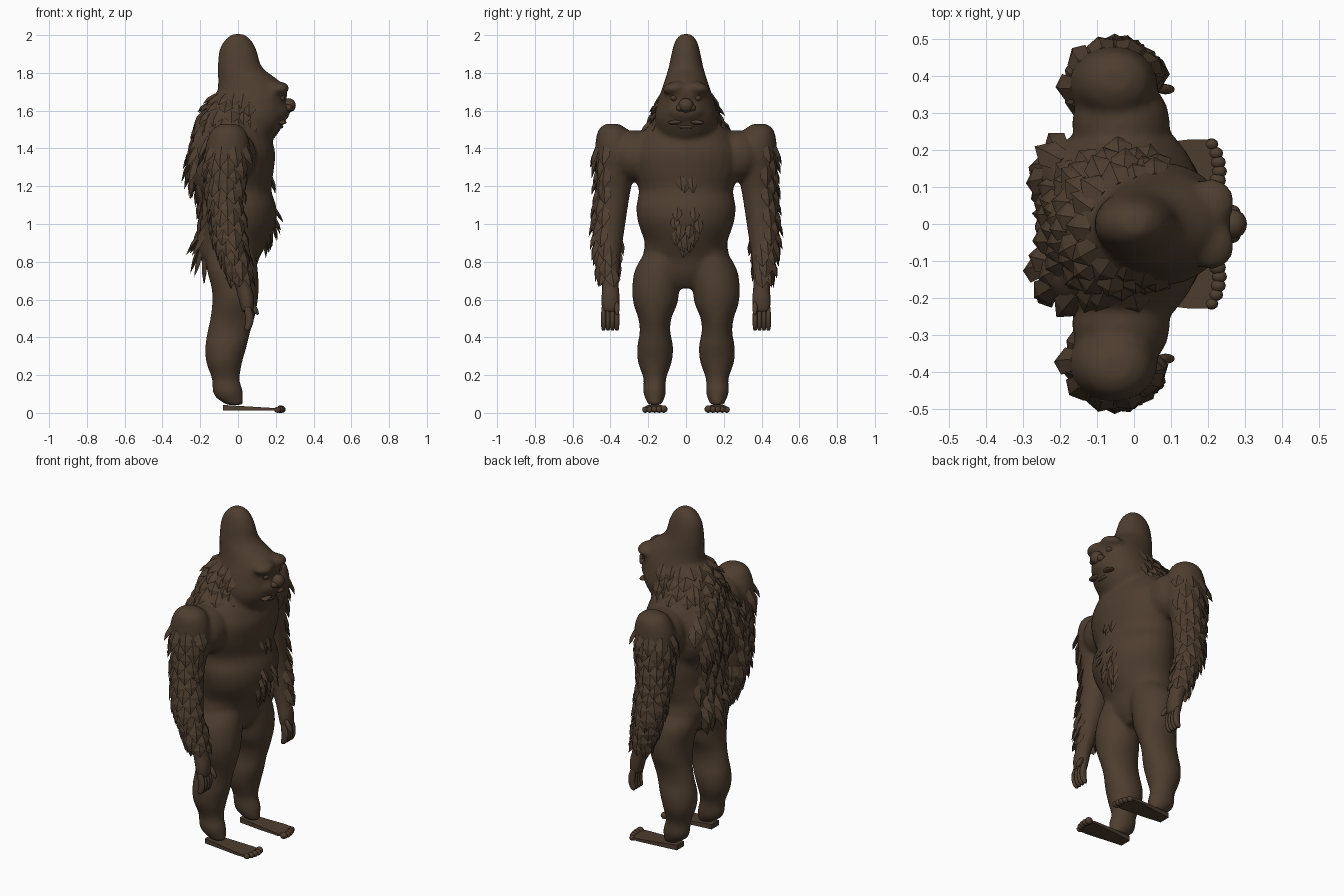
import bpy, bmesh, math, random
from mathutils import Vector, Matrix
from mathutils.bvhtree import BVHTree

if "Cube" in bpy.data.objects:
    bpy.data.objects.remove(bpy.data.objects["Cube"])

random.seed(4)
brown = bpy.data.materials.new("dark brown fur")
brown.diffuse_color = (0.075, 0.047, 0.028, 1)
brown.use_nodes = True
brown.node_tree.nodes["Principled BSDF"].inputs["Base Color"].default_value = brown.diffuse_color


def finish(bm, name, smooth=True):
    bmesh.ops.recalc_face_normals(bm, faces=bm.faces)
    me = bpy.data.meshes.new(name)
    bm.to_mesh(me)
    bm.free()
    for p in me.polygons:
        p.use_smooth = smooth
    me.materials.append(brown)
    ob = bpy.data.objects.new(name, me)
    bpy.context.collection.objects.link(ob)
    return ob


def spline(rows, sub=4):
    """Smooth interpolation through rows of numbers."""
    out = []
    for i in range(len(rows) - 1):
        a, b, c, d = (rows[max(0, min(len(rows) - 1, i + k))] for k in (-1, 0, 1, 2))
        for s in range(sub):
            t = s / sub
            out.append([0.5 * (2 * q + (r - p) * t + (2 * p - 5 * q + 4 * r - u) * t * t
                               + (3 * q - p - 3 * r + u) * t ** 3)
                        for p, q, r, u in zip(a, b, c, d)])
    return out + [list(rows[-1])]


def loft(bm, rows, side=1, n=28):
    """Stack of ellipses given as z, centre x, centre y, radius x, radius y."""
    rings = []
    for z, cx, cy, rx, ry in spline(rows):
        rings.append([bm.verts.new((cx + rx * math.cos(2 * math.pi * k / n),
                                    side * cy + ry * math.sin(2 * math.pi * k / n), z))
                      for k in range(n)])
    for a, b in zip(rings, rings[1:]):
        for k in range(n):
            bm.faces.new((a[k], a[(k + 1) % n], b[(k + 1) % n], b[k]))
    bm.faces.new(rings[0])
    bm.faces.new(rings[-1])


def ball(bm, loc, size, rot=(0, 0, 0), seg=16):
    m = Matrix.Translation(loc)
    for ang, ax in zip(rot, "XYZ"):
        m = m @ Matrix.Rotation(ang, 4, ax)
    bmesh.ops.create_uvsphere(bm, u_segments=seg, v_segments=seg // 2 + 2, radius=1,
                              matrix=m @ Matrix.Diagonal((*size, 1)))


TORSO = [(0.66, -.02, 0, .06, .06), (0.73, -.03, 0, .115, .16), (0.82, -.045, 0, .158, .226),
         (0.90, -.03, 0, .187, .219), (1.0, 0, 0, .2, .252), (1.09, 0, 0, .203, .264),
         (1.18, -.02, 0, .197, .25), (1.28, -.025, 0, .214, .287), (1.38, -.025, 0, .222, .295),
         (1.47, -.03, 0, .2, .25), (1.55, -.035, 0, .17, .19), (1.63, -.035, 0, .135, .155),
         (1.69, -.02, 0, .1, .11)]
HEAD = [(1.42, .06, 0, .10, .10), (1.48, .067, 0, .145, .145), (1.56, .075, 0, .178, .167),
        (1.65, .073, 0, .182, .15), (1.71, .077, 0, .185, .13), (1.765, .052, 0, .158, .112),
        (1.83, .01, 0, .118, .092), (1.92, 0, 0, .099, .073), (1.975, 0, 0, .069, .055),
        (2.006, 0, 0, .03, .025)]
LEG = [(.86, -.04, .11, .13, .10), (.76, -.03, .14, .135, .13), (.66, -.015, .159, .125, .126),
       (.58, -.017, .162, .12, .117), (.5, -.03, .165, .117, .088), (.43, -.048, .164, .114, .081),
       (.35, -.064, .163, .11, .095), (.27, -.073, .165, .096, .09), (.18, -.065, .165, .074, .06),
       (.12, -.055, .167, .08, .061), (.08, -.045, .165, .072, .053), (.042, -.015, .165, .045, .035)]
ARM = [(1.53, -.05, .39, .04, .035), (1.495, -.05, .386, .09, .08), (1.40, -.055, .378, .12, .104),
       (1.28, -.06, .375, .108, .102), (1.15, -.062, .388, .09, .09), (.95, -.045, .407, .081, .079),
       (.8, -.01, .408, .065, .059), (.68, .025, .40, .046, .046), (.6, .045, .40, .043, .051),
       (.53, .05, .40, .03, .047)]

# Body: overlapping lofts fused into one smooth skin
bm = bmesh.new()
loft(bm, TORSO)
loft(bm, HEAD)
for s in (1, -1):
    loft(bm, LEG, s)
    loft(bm, ARM, s)
    ball(bm, (-.035, s * .27, 1.36), (.135, .14, .138))          # shoulder bridge
    ball(bm, (-.1, s * .12, 1.32), (.162, .13, .2))              # shoulder blade
    ball(bm, (.212, s * .058, 1.72), (.062, .068, .034), (s * -.15, 0, 0))  # brow ridge
ball(bm, (.17, 0, 1.595), (.108, .112, .075))                    # muzzle
body = finish(bm, "body")
rm = body.modifiers.new("fuse", 'REMESH')
rm.mode, rm.voxel_size, rm.use_smooth_shade = 'VOXEL', 0.011, True
sm = body.modifiers.new("soften", 'SMOOTH')
sm.factor, sm.iterations = 0.5, 12
bpy.context.view_layer.update()
dg = bpy.context.evaluated_depsgraph_get()
skin = bpy.data.meshes.new_from_object(body.evaluated_get(dg))
body.modifiers.clear()
body.data = skin
if not skin.materials:
    skin.materials.append(brown)
for p in skin.polygons:
    p.use_smooth = True
tree = BVHTree.FromPolygons([v.co for v in skin.vertices], [p.vertices[:] for p in skin.polygons])

# Face: nose, nostrils, eyes, lips
bm = bmesh.new()
ball(bm, (.268, 0, 1.628), (.038, .04, .038))
for s in (1, -1):
    ball(bm, (.264, s * .03, 1.615), (.025, .022, .02))
finish(bm, "nose")
bm = bmesh.new()
for s in (1, -1):
    ball(bm, (.23, s * .062, 1.667), (.02, .02, .016))
finish(bm, "eyes")
bm = bmesh.new()
for s in (1, -1):
    ball(bm, (.222, s * .045, 1.54), (.03, .055, .013), (s * -.1, 0, s * -.4))
ball(bm, (.215, 0, 1.515), (.025, .05, .012))
finish(bm, "lips")

for s, tag in ((1, "left"), (-1, "right")):
    # Hand: four fingers and a thumb
    bm = bmesh.new()
    for k in range(4):
        y = .366 + .0235 * k
        loft(bm, [(.56, .05, y, .016, .011), (.52, .058, y, .022, .0135),
                  (.48, .06, y, .021, .0135), (.45, .052, y, .018, .0125),
                  (.437, .048, y, .01, .008)], s, 10)
    ball(bm, (.085, s * .365, .555), (.015, .014, .042), (0, -.55, 0), 12)
    finish(bm, tag + "_fingers")
    # Foot: thin wedge sole
    bm = bmesh.new()
    outline = [(-.08, -.035), (-.08, .035), (.05, .05), (.15, .062), (.205, .062),
               (.235, .03), (.235, -.05), (.19, -.06), (.05, -.05)]
    low = [bm.verts.new((x, s * (.167 + y), .012)) for x, y in outline]
    top = [bm.verts.new((x, s * (.167 + y), .042 - .06 * (x + .08))) for x, y in outline]
    bm.faces.new(low)
    bm.faces.new(top)
    for k in range(len(low)):
        j = (k + 1) % len(low)
        bm.faces.new((low[k], low[j], top[j], top[k]))
    finish(bm, tag + "_foot", False)
    # Toes
    bm = bmesh.new()
    for k, (x, r) in enumerate([(.226, .02), (.231, .018), (.228, .018), (.222, .017), (.21, .016)]):
        ball(bm, (x, s * (.118 + .0245 * k), r), (r * 1.15, r, r), seg=12)
    finish(bm, tag + "_toes")


def tuft(bm, origin, aim, length, width, lift):
    """Ridged pointed lock of hair rooted where the ray meets the skin."""
    p, n, _, _ = tree.ray_cast(Vector(origin), Vector(aim).normalized(), 0.9)
    if p is None:
        return
    down = Vector((0, random.uniform(-.2, .2), -1))
    d = (down - n * down.dot(n)).normalized()
    w = d.cross(n) * width / 2
    length *= random.uniform(.85, 1.2)
    rings = []
    for t, wide, out in ((0, .75, -.01), (.55, 1, lift * .4)):
        c = p + d * length * t + n * out
        rings.append([bm.verts.new(c - w * wide), bm.verts.new(c + n * width * .18),
                      bm.verts.new(c + w * wide), bm.verts.new(c - n * .01)])
    tip = bm.verts.new(p + d * length + n * lift)
    a, b = rings
    bm.faces.new(a)
    for k in range(4):
        j = (k + 1) % 4
        bm.faces.new((a[k], a[j], b[j], b[k]))
        bm.faces.new((b[k], b[j], tip))


# Arm fur: staggered rows on the outer side, all round the forearm
for s, tag in ((1, "left"), (-1, "right")):
    bm = bmesh.new()
    rows = spline(ARM, 12)
    for i in range(13):
        z = 1.41 - .054 * i
        _, cx, cy, rx, ry = min(rows, key=lambda r: abs(r[0] - z))
        lo, hi = (-70, 125) if z > .95 else (-110, 165)
        count = 5 if z > .95 else 6
        for k in range(count):
            a = math.radians(lo + (hi - lo) * (k + .25 + .5 * (i % 2)) / count)
            v = Vector((-math.sin(a), s * math.cos(a), 0))
            tuft(bm, Vector((cx, s * cy, z)) + v * .14, -v, .105, .075, .026)
    finish(bm, tag + "_arm_fur", False)

# Back fur: band narrowing to the waist, standing out more lower down
bm = bmesh.new()
for i in range(13):
    z = 1.6 - .066 * i
    half = .12 + .1 * max(0, min(1, (z - .9) / .5))
    n = max(3, round(half / .036))
    lift = .012 if z > 1.4 else .03 if z > 1.0 else .045
    for k in range(n):
        y = -half + 2 * half * (k + .5 + .3 * (i % 2 - .5)) / n
        tuft(bm, (-.8, y, z + random.uniform(-.015, .015)), (1, 0, 0), .12, .076, lift)
finish(bm, "back_fur", False)

# Neck ruff: locks around the sides and back of the head
bm = bmesh.new()
for i in range(4):
    z = 1.69 - .045 * i
    for k in range(10):
        a = math.radians(75 + 210 * (k + .5 * (i % 2)) / 9.5)
        v = Vector((math.cos(a), math.sin(a), 0))
        tuft(bm, Vector((.02, 0, z)) + v * .4, -v, .09, .075, .015)
finish(bm, "neck_fur", False)

# Chest and belly fur
bm = bmesh.new()
for y, z in ((.03, 1.255), (0, 1.24), (.045, 1.09), (.06, 1.04), (.025, 1.0), (.05, .97),
             (0, .96), (.03, .93), (0, .9)):
    for s in ((1, -1) if y else (1,)):
        tuft(bm, (.8, s * y, z), (-1, 0, 0), .085, .05, .03)
finish(bm, "chest_and_belly_fur", False)
